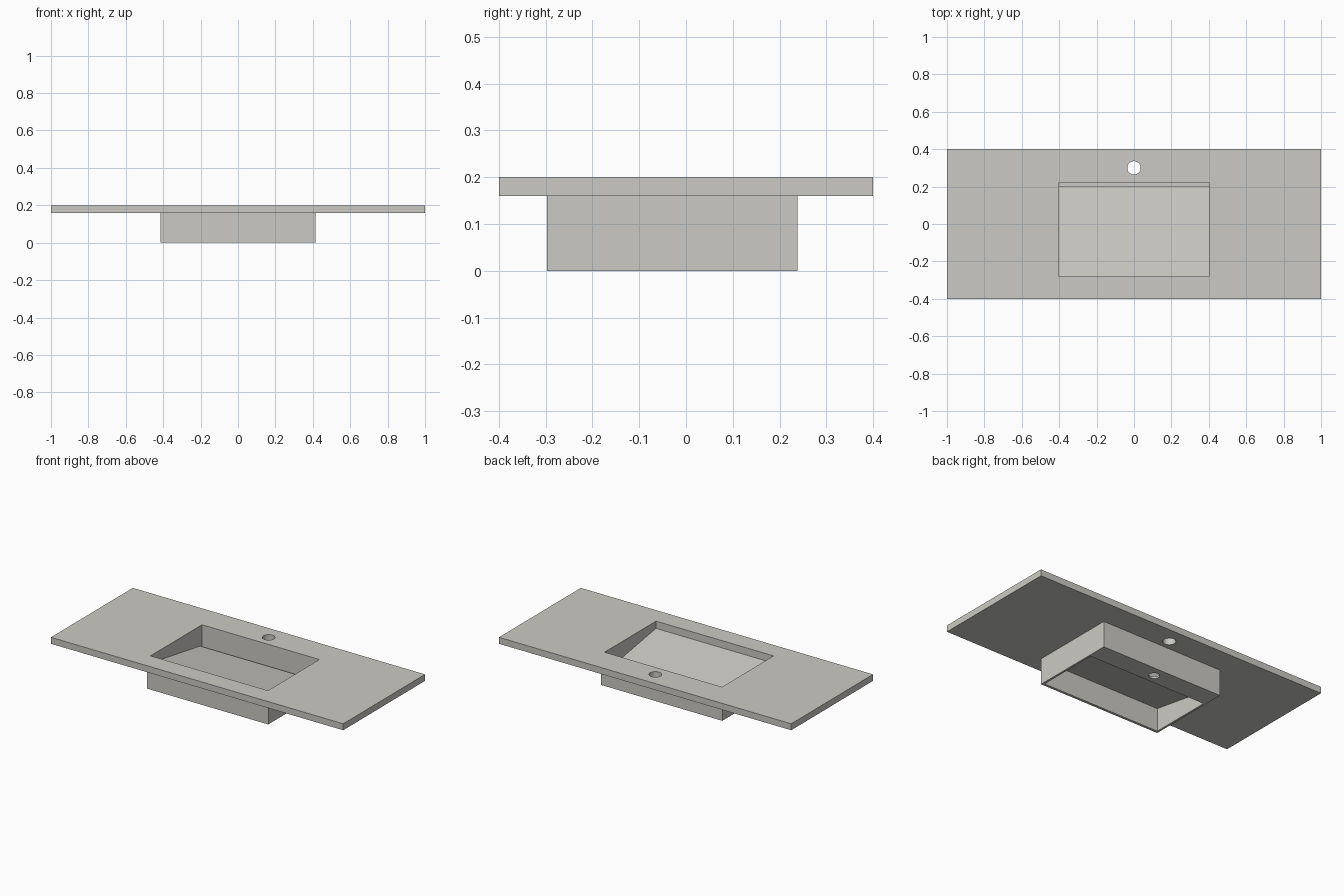
import bpy, bmesh, math

if "Cube" in bpy.data.objects:
    bpy.data.objects.remove(bpy.data.objects["Cube"])

stone = bpy.data.materials.new("pale_warm_grey")
stone.diffuse_color = (0.60, 0.59, 0.555, 1)
stone.use_nodes = True
stone.node_tree.nodes["Principled BSDF"].inputs["Base Color"].default_value = stone.diffuse_color


def finish(name, bm):
    bmesh.ops.recalc_face_normals(bm, faces=bm.faces)
    mesh = bpy.data.meshes.new(name)
    bm.to_mesh(mesh)
    bm.free()
    mesh.materials.append(stone)
    ob = bpy.data.objects.new(name, mesh)
    bpy.context.collection.objects.link(ob)
    return ob


def box(name, x, y, z):
    """Axis-aligned box from (min, max) ranges."""
    return prism(name, [(y[0], z[0]), (y[1], z[0]), (y[1], z[1]), (y[0], z[1])], *x)


def prism(name, profile, x0, x1):
    """Extrude a (y, z) profile along x."""
    bm = bmesh.new()
    face = bm.faces.new([bm.verts.new((x0, y, z)) for y, z in profile])
    ext = bmesh.ops.extrude_face_region(bm, geom=[face])
    verts = [v for v in ext["geom"] if isinstance(v, bmesh.types.BMVert)]
    bmesh.ops.translate(bm, vec=(x1 - x0, 0, 0), verts=verts)
    return finish(name, bm)


def cylinder(name, y, z, r, depth):
    bm = bmesh.new()
    bmesh.ops.create_cone(bm, cap_ends=True, segments=32, radius1=r, radius2=r, depth=depth)
    bmesh.ops.translate(bm, vec=(0, y, z), verts=bm.verts)
    return finish(name, bm)


def cut(ob, cutter):
    mod = ob.modifiers.new("cut", 'BOOLEAN')
    mod.operation = 'DIFFERENCE'
    mod.solver = 'EXACT'
    mod.object = cutter
    bpy.context.view_layer.objects.active = ob
    bpy.ops.object.modifier_apply(modifier=mod.name)
    bpy.data.objects.remove(cutter)


XO, XI = 0.415, 0.402                    # basin outer / inner half width
YF, YFI, YBI, YB = -0.297, -0.281, 0.222, 0.238

# worktop with basin opening and tap hole
top = box("worktop", (-1, 1), (-0.4, 0.4), (0.16, 0.2))
cut(top, box("opening_cutter", (-XO, XO), (YF, YB), (0.1, 0.3)))
cut(top, cylinder("tap_cutter", 0.3, 0.18, 0.036, 0.2))

# basin walls, open underneath
for name, s in (("left", -1), ("right", 1)):
    box(name + "_wall", sorted((s * XI, s * XO)), (YF, YB), (0, 0.2))
box("front_wall", (-XI, XI), (YF, YFI), (0, 0.2))
box("back_wall", (-XI, XI), (YBI, YB), (0, 0.2))

# sloping basin floor that stops short of the back wall, leaving a slot
prism("sloping_floor", [(YFI, 0.155), (0.204, 0.075), (0.204, 0.062), (YFI, 0.142)], -XI, XI)

# hidden drain channel under the slot
box("channel_front", (-XI, XI), (0.112, 0.122), (0, 0.08))
tray = box("channel_floor", (-XI, XI), (0.122, YBI), (0, 0.012))
cut(tray, cylinder("drain_cutter", 0.172, 0.0, 0.03, 0.1))
